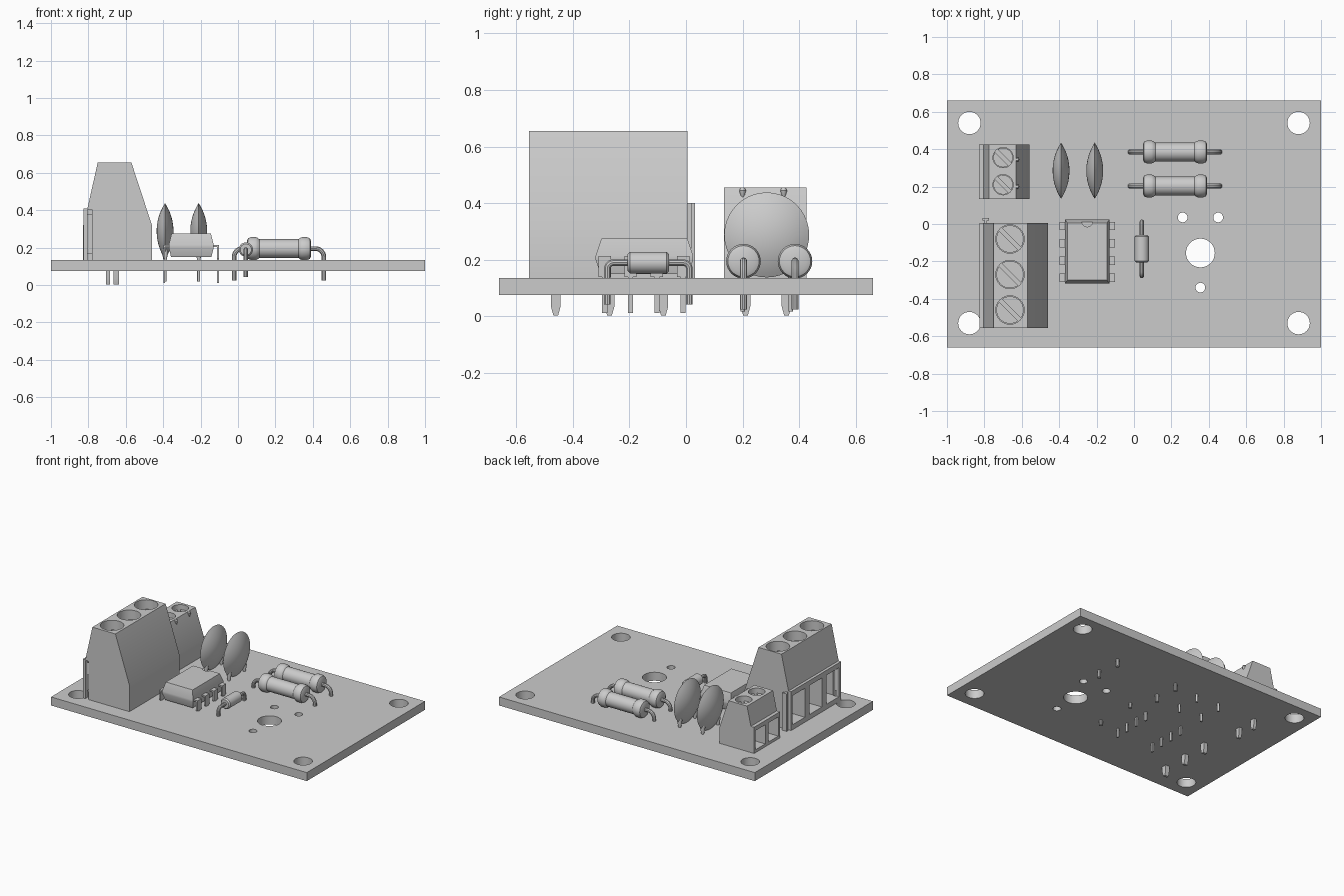
import bpy, bmesh, math
from mathutils import Matrix, Vector

if "Cube" in bpy.data.objects:
    bpy.data.objects.remove(bpy.data.objects["Cube"], do_unlink=True)

grey = bpy.data.materials.new("plain grey")
grey.use_nodes = True
COLOUR = (0.6, 0.6, 0.6, 1)
grey.diffuse_color = COLOUR
grey.node_tree.nodes["Principled BSDF"].inputs["Base Color"].default_value = COLOUR
parts = []


def finish(name, bm):
    bmesh.ops.recalc_face_normals(bm, faces=bm.faces)
    mesh = bpy.data.meshes.new(name)
    bm.to_mesh(mesh)
    bm.free()
    mesh.materials.append(grey)
    obj = bpy.data.objects.new(name, mesh)
    bpy.context.collection.objects.link(obj)
    parts.append(obj)
    return obj


def box(name, x, y, z, turn=0):
    """Box from three (low, high) ranges, optionally turned about its own z."""
    bm = bmesh.new()
    bmesh.ops.create_cube(bm, size=1)
    size = [r[1] - r[0] for r in (x, y, z)]
    mid = [(r[0] + r[1]) / 2 for r in (x, y, z)]
    bm.transform(Matrix.Translation(mid) @ Matrix.Rotation(turn, 4, "Z") @ Matrix.Diagonal((*size, 1)))
    return finish(name, bm)


def prism(name, outline, y0, y1):
    """Extrude an (x, z) outline along y."""
    bm = bmesh.new()
    face = bm.faces.new([bm.verts.new((x, y0, z)) for x, z in outline])
    new = bmesh.ops.extrude_face_region(bm, geom=[face])["geom"]
    bmesh.ops.translate(bm, vec=(0, y1 - y0, 0), verts=[v for v in new if isinstance(v, bmesh.types.BMVert)])
    return finish(name, bm)


def lathe(name, profile, loc, axis="Z", steps=32):
    """Spin (radius, height) points around an axis."""
    bm = bmesh.new()
    verts = [bm.verts.new((r, 0, h)) for r, h in profile]
    edges = [bm.edges.new(pair) for pair in zip(verts, verts[1:])]
    bmesh.ops.spin(bm, geom=verts + edges, axis=(0, 0, 1), cent=(0, 0, 0), angle=math.tau, steps=steps)
    bmesh.ops.remove_doubles(bm, verts=bm.verts, dist=0.0002)
    turn = {"X": Matrix.Rotation(math.pi / 2, 4, "Y"), "Y": Matrix.Rotation(-math.pi / 2, 4, "X"), "Z": Matrix()}[axis]
    bm.transform(Matrix.Translation(loc) @ turn)
    return finish(name, bm)


def rod(name, radius, z0, z1, x, y):
    return lathe(name, [(0, z0), (radius, z0), (radius, z1), (0, z1)], (x, y, 0))


def cut(target, cutters):
    for c in cutters:
        mod = target.modifiers.new("cut", "BOOLEAN")
        mod.operation, mod.solver, mod.object = "DIFFERENCE", "EXACT", c
    graph = bpy.context.evaluated_depsgraph_get()
    mesh = bpy.data.meshes.new_from_object(target.evaluated_get(graph))
    target.modifiers.clear()
    target.data = mesh
    for c in cutters:
        parts.remove(c)
        bpy.data.objects.remove(c, do_unlink=True)


def wire(name, points, radius):
    """Round wire along a polyline."""
    curve = bpy.data.curves.new(name, "CURVE")
    curve.dimensions = "3D"
    curve.bevel_depth, curve.bevel_resolution, curve.use_fill_caps = radius, 3, True
    line = curve.splines.new("POLY")
    line.points.add(len(points) - 1)
    for p, co in zip(line.points, points):
        p.co = (*co, 1)
    temp = bpy.data.objects.new(name, curve)
    bpy.context.collection.objects.link(temp)
    mesh = bpy.data.meshes.new_from_object(temp.evaluated_get(bpy.context.evaluated_depsgraph_get()))
    bpy.data.objects.remove(temp, do_unlink=True)
    bm = bmesh.new()
    bm.from_mesh(mesh)
    bpy.data.meshes.remove(mesh)
    return finish(name, bm)


# Circuit board with mounting and sensor holes
TOP, BOTTOM = 0.135, 0.075
board = box("circuit_board", (-1, 1), (-0.66, 0.66), (BOTTOM, TOP))
holes = [(sx * 0.88, y, 0.06) for sx in (-1, 1) for y in (0.54, -0.53)]
holes += [(0.355, -0.155, 0.077), (0.26, 0.035, 0.026), (0.45, 0.035, 0.026), (0.355, -0.34, 0.026)]
cut(board, [rod("hole_cutter", r, 0, 0.3, x, y) for x, y, r in holes])


def terminal(name, outline, y0, y1, screws, sx, radius, depth, window, pin_x, pin_w):
    """Screw terminal block: wells with slotted screws, wire windows and pins."""
    block = prism(name + "_block", outline, y0, y1)
    top = max(z for x, z in outline)
    left = min(x for x, z in outline)
    half, z0, z1 = window
    cutters = [rod("well_cutter", radius, top - depth, top + 0.1, sx, y) for y in screws]
    cutters += [box("window_cutter", (left - 0.1, left + 0.1), (y - half, y + half), (z0, z1)) for y in screws]
    cut(block, cutters)
    for y in screws:
        floor = top - depth
        head = rod(name + "_screw", radius * 0.96, floor - 0.01, floor + 0.025, sx, y)
        cut(head, [box("slot_cutter", (sx - 0.2, sx + 0.2), (y - 0.01, y + 0.01),
                       (floor + 0.005, floor + 0.1), -math.pi / 4)])
        pin = box(name + "_pin", (pin_x - pin_w / 2, pin_x + pin_w / 2), (y - 0.017, y + 0.017), (0.004, TOP))
        bm = bmesh.new()
        bm.from_mesh(pin.data)
        bmesh.ops.bisect_plane(bm, geom=bm.verts[:] + bm.edges[:] + bm.faces[:], plane_co=(0, 0, 0.035), plane_no=(0, 0, 1))
        for v in bm.verts:
            if v.co.z < 0.01:
                v.co.y = y + (v.co.y - y) * 0.5
        bm.to_mesh(pin.data)
        bm.free()
    return block


# Large three-way terminal
tall = [(-0.46, TOP), (-0.46, 0.32), (-0.57, 0.655), (-0.75, 0.655), (-0.805, 0.41), (-0.825, 0.41), (-0.825, TOP)]
large = terminal("large_terminal", tall, -0.555, 0.005, (-0.08, -0.27, -0.46), -0.663, 0.076, 0.09,
                 (0.07, 0.17, 0.375), -0.65, 0.03)
cut(large, [box("groove_cutter", (-0.805, -0.78), (-0.6, -0.525), (0.1, 0.405))])
prism("large_terminal_rail", [(-0.8, TOP), (-0.785, TOP), (-0.785, 0.4), (-0.8, 0.4)], 0, 0.02)
box("large_terminal_rail_lip", (-0.81, -0.775), (0.018, 0.032), (TOP, 0.4))

# Small two-way terminal with marker pips on the slope
short = [(-0.56, TOP), (-0.56, 0.25), (-0.63, 0.455), (-0.775, 0.455), (-0.805, 0.32), (-0.83, 0.32), (-0.83, TOP)]
terminal("small_terminal", short, 0.135, 0.425, (0.355, 0.21), -0.70, 0.054, 0.06,
         (0.055, 0.155, 0.29), -0.695, 0.022)
for y in (0.2, 0.345):
    lathe("marker_pip", [(0, -0.02), (0.005, -0.015), (0.012, 0.015), (0.007, 0.025), (0, 0.025)],
          (-0.625, y, 0.43), steps=12)

# Disc capacitors, lens shaped, with flared leads
R, T = 0.15, 0.045
sphere = (R * R + T * T) / (2 * T)
arc = math.asin(R / sphere)
cap = [(sphere * math.sin(arc * i / 8), sphere * math.cos(arc * i / 8) - sphere + T) for i in range(9)]
lens = cap + [(r, -h) for r, h in reversed(cap[:-1])]
for x in (-0.39, -0.21):
    lathe("disc_capacitor", lens, (x, 0.285, 0.288), "X", 40)
    for y in (0.2, 0.37):
        lathe("capacitor_lead", [(0, 0.018), (0.008, 0.018), (0.008, 0.13), (0.017, 0.18), (0.012, 0.21), (0, 0.21)],
              (x, y, 0), steps=16)


def axial(name, centre, axis, half_body, half_span, profile, radius, bend, tip):
    """Axial part: lathed body and two wires bent down through the board."""
    c = Vector(centre)
    lathe(name + "_body", profile, c, axis)
    along = Vector((1, 0, 0)) if axis == "X" else Vector((0, 1, 0))
    for s in (-1, 1):
        path = [c + along * s * (half_body - 0.02)]
        for i in range(9):
            a = math.pi / 2 * i / 8
            path.append(c + along * s * (half_span - bend + bend * math.sin(a)) + Vector((0, 0, bend * (math.cos(a) - 1))))
        end = path[-1].copy()
        end.z = tip
        wire(name + "_lead", path + [end], radius)


# Two large resistors with bulged ends
half_shape = [(0, 0.172), (0.04, 0.172), (0.055, 0.165), (0.061, 0.15), (0.061, 0.125), (0.058, 0.115), (0.05, 0.105)]
bulged = half_shape + [(r, -h) for r, h in reversed(half_shape)]
for y in (0.385, 0.203):
    axial("large_resistor", (0.219, y, 0.195), "X", 0.172, 0.24, bulged, 0.013, 0.045, 0.025)

# Small axial component
half_shape = [(0, 0.073), (0.03, 0.073), (0.038, 0.065)]
axial("small_resistor", (0.042, -0.133, 0.19), "Y", 0.073, 0.145,
      half_shape + [(r, -h) for r, h in reversed(half_shape)], 0.012, 0.022, 0.042)

# Chip body: three stacked rectangles, widest at the parting line
bm = bmesh.new()
rings = []
for hx, hy, z in ((0.108, 0.155, 0.15), (0.12, 0.172, 0.2), (0.12, 0.172, 0.215), (0.105, 0.152, 0.275)):
    rings.append([bm.verts.new((-0.25 + sx * hx, -0.147 + sy * hy, z)) for sx, sy in ((-1, -1), (1, -1), (1, 1), (-1, 1))])
for low, high in zip(rings, rings[1:]):
    for i in range(4):
        bm.faces.new((low[i], low[i - 1], high[i - 1], high[i]))
bm.faces.new(rings[0])
bm.faces.new(rings[-1])
chip = finish("chip_body", bm)
cut(chip, [rod("notch_cutter", 0.03, 0.255, 0.4, -0.25, 0.015)])

# Chip legs: shoulder, wide upper blade and narrow lower blade
for s in (-1, 1):
    for y in (-0.01, -0.103, -0.196, -0.287):
        outer, inner = -0.25 + s * 0.149, -0.25 + s * 0.139
        span = sorted((outer, inner))
        box("chip_leg_shoulder", sorted((-0.25 + s * 0.1, outer)), (y - 0.022, y + 0.022), (0.203, 0.213))
        box("chip_leg_upper", span, (y - 0.022, y + 0.022), (0.14, 0.213))
        box("chip_leg_lower", span, (y - 0.009, y + 0.009), (0.012, 0.15))

# Smooth round surfaces, keep edges crisp
bpy.ops.object.select_all(action="DESELECT")
for obj in parts:
    obj.select_set(True)
bpy.context.view_layer.objects.active = parts[0]
bpy.ops.object.shade_smooth_by_angle(angle=math.radians(32))
